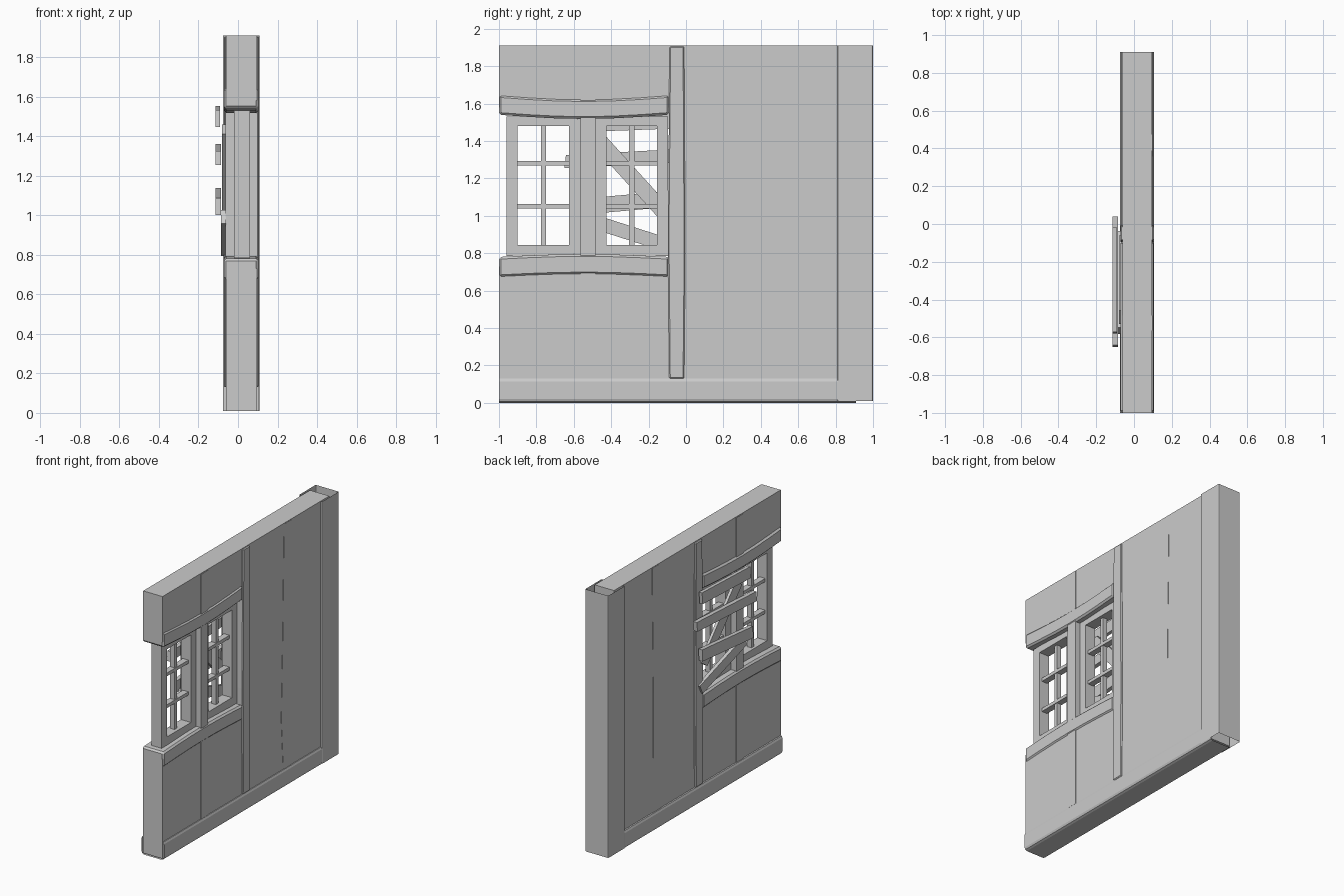
import bpy, bmesh, math
from mathutils import Matrix, Vector

old = bpy.data.objects.get("Cube")
if old:
    bpy.data.objects.remove(old, do_unlink=True)

grey = bpy.data.materials.new("plain_grey")
grey.use_nodes = True
colour = (0.6, 0.6, 0.6, 1)
grey.diffuse_color = colour
grey.node_tree.nodes["Principled BSDF"].inputs["Base Color"].default_value = colour


def finish(name, bm, bevel=0, segments=1):
    """Turn a bmesh into an object, bevelled if asked."""
    bmesh.ops.recalc_face_normals(bm, faces=bm.faces)
    mesh = bpy.data.meshes.new(name)
    bm.to_mesh(mesh)
    bm.free()
    mesh.materials.append(grey)
    ob = bpy.data.objects.new(name, mesh)
    bpy.context.collection.objects.link(ob)
    if bevel:
        mod = ob.modifiers.new("bevel", "BEVEL")
        mod.width, mod.segments, mod.limit_method = bevel, segments, "ANGLE"
    return ob


def add_prism(bm, outline, x0, x1):
    """Extrude a (y, z) outline from x0 to x1."""
    face = bm.faces.new([bm.verts.new((x0, y, z)) for y, z in outline])
    moved = bmesh.ops.extrude_face_region(bm, geom=[face])["geom"]
    bmesh.ops.translate(bm, vec=(x1 - x0, 0, 0),
                        verts=[v for v in moved if isinstance(v, bmesh.types.BMVert)])


def prism(name, outline, x0, x1, bevel=0):
    bm = bmesh.new()
    add_prism(bm, outline, x0, x1)
    return finish(name, bm, bevel)


def rect(y0, y1, z0, z1):
    return [(y0, z0), (y1, z0), (y1, z1), (y0, z1)]


def bowed(y0, y1, z0, z1, bow, steps=6):
    """Outline of a beam whose middle is shifted by bow in z."""
    def edge(z):
        return [(y0 + (y1 - y0) * i / steps, z + bow * math.sin(math.pi * i / steps))
                for i in range(steps + 1)]
    return edge(z0) + edge(z1)[::-1]


def sleeve(name, lo, hi, axis, bevel):
    """Chamfered box shell, open at both ends of one axis."""
    bm = bmesh.new()
    lo, hi = Vector(lo), Vector(hi)
    bmesh.ops.create_cube(bm, size=1, matrix=Matrix.Translation((lo + hi) / 2)
                          @ Matrix.Diagonal((*(hi - lo), 1)))
    along = [e for e in bm.edges
             if abs((e.verts[0].co - e.verts[1].co).normalized()[axis]) > 0.9]
    bmesh.ops.bevel(bm, geom=along, offset=bevel, segments=2, profile=0.5, affect="EDGES")
    bm.normal_update()
    ends = [f for f in bm.faces if abs(f.normal[axis]) > 0.9]
    bmesh.ops.delete(bm, geom=ends, context="FACES")
    return finish(name, bm)


# Wall panel with the window opening cut in from the end
prism("wall_panel", [(-1, 0.01), (0.91, 0.01), (0.91, 1.91), (-1, 1.91),
                     (-1, 1.58), (-0.05, 1.58), (-0.05, 0.73), (-1, 0.73)], -0.06, 0.095)

# Corner post and ground sill are hollow sleeves around the panel
sleeve("corner_post", (-0.077, 0.81, 0.01), (0.108, 1, 1.91), 2, 0.008)
sleeve("ground_sill", (-0.073, -1, 0), (0.105, 0.91, 0.135), 1, 0.02)

# Timber studs
prism("door_stud", [(-0.09, 0.13), (-0.01, 0.13), (-0.004, 0.8), (-0.01, 1.905),
                    (-0.088, 1.905), (-0.097, 0.9)], -0.072, 0.105, 0.006)
prism("window_stud", rect(-0.565, -0.485, 0.13, 1.905), -0.064, 0.099)
prism("flush_stud", [(0.38, 0.13), (0.465, 0.13), (0.462, 1), (0.475, 1.905),
                     (0.39, 1.905), (0.375, 1.1), (0.358, 0.5)], -0.062, 0.097)

# Beams above and below the windows
prism("window_lintel", bowed(-1, -0.09, 1.54, 1.645, -0.022), -0.072, 0.104, 0.012)
prism("window_sill", bowed(-1, -0.09, 0.672, 0.78, 0.015), -0.072, 0.104, 0.012)


# Windows: mitred frame and glazing bars
def window(name, y0, y1):
    z0, z1, w = 0.785, 1.53, 0.06
    outer, inner = rect(y0, y1, z0, z1), rect(y0 + w, y1 - w, z0 + w, z1 - 0.05)
    bm = bmesh.new()
    for i in range(4):
        j = (i + 1) % 4
        add_prism(bm, [outer[i], outer[j], inner[j], inner[i]], -0.02, 0.06)
    finish(name + "_frame", bm)
    bm = bmesh.new()
    mid = (y0 + y1) / 2
    add_prism(bm, rect(mid - 0.014, mid + 0.014, z0 + 0.03, z1 - 0.03), 0, 0.035)
    for z in (1.05, 1.28):
        add_prism(bm, rect(y0 + 0.03, y1 - 0.03, z - 0.012, z + 0.012), -0.005, 0.04)
    finish(name + "_bars", bm)


window("outer_window", -0.96, -0.565)
window("inner_window", -0.485, -0.095)


# Boards nailed across the inner window
def board(name, start, end, width, x0, x1):
    a, b = Vector(start), Vector(end)
    side = (b - a).orthogonal().normalized() * width / 2
    skew = (b - a).normalized() * 0.012
    prism(name, [a - side - skew, b - side, b + side + skew, a + side], x0, x1)


board("top_board", (-0.57, 1.49), (-0.03, 1.51), 0.085, -0.115, -0.09)
board("middle_board", (-0.64, 1.29), (0.03, 1.325), 0.07, -0.115, -0.085)
board("lower_board", (-0.6, 1.045), (-0.03, 1.095), 0.085, -0.115, -0.085)
board("steep_brace", (-0.49, 1.43), (-0.1, 1.0), 0.085, -0.08, -0.06)
board("low_brace", (-0.56, 0.99), (-0.06, 0.83), 0.075, -0.085, -0.06)
